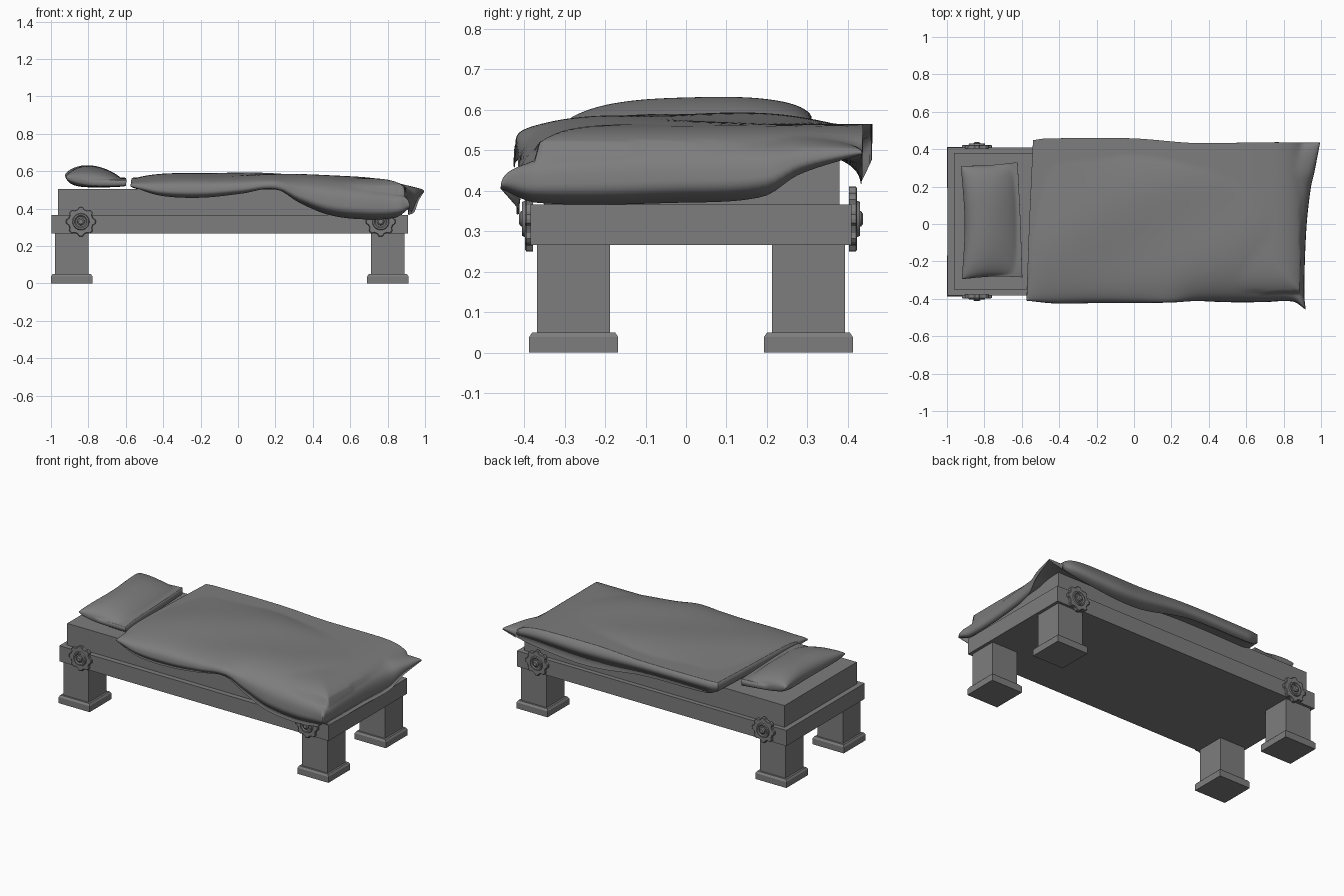
import bpy, bmesh, math
from mathutils import Vector

if "Cube" in bpy.data.objects:
    bpy.data.objects.remove(bpy.data.objects["Cube"])

CX, CY = -0.043, 0.0125   # centre of the wooden bed

dark = bpy.data.materials.new("dark_grey")
dark.diffuse_color = (0.205, 0.205, 0.205, 1)
dark.use_nodes = True
dark.node_tree.nodes["Principled BSDF"].inputs["Base Color"].default_value = dark.diffuse_color


def finish(name, bm, smooth=False):
    bmesh.ops.recalc_face_normals(bm, faces=bm.faces)
    me = bpy.data.meshes.new(name)
    bm.to_mesh(me)
    bm.free()
    me.materials.append(dark)
    ob = bpy.data.objects.new(name, me)
    bpy.context.collection.objects.link(ob)
    if smooth:
        for p in me.polygons:
            p.use_smooth = True
    return ob


def loft(name, rings):
    """Skin a stack of equally long closed rings and cap both ends."""
    bm = bmesh.new()
    vs = [[bm.verts.new(p) for p in r] for r in rings]
    n = len(vs[0])
    for a, b in zip(vs, vs[1:]):
        for i in range(n):
            bm.faces.new((a[i], a[(i + 1) % n], b[(i + 1) % n], b[i]))
    bm.faces.new(vs[0])
    bm.faces.new(vs[-1])
    return finish(name, bm)


def rect(cx, cy, hx, hy, z):
    return [(cx + sx * hx, cy + sy * hy, z) for sx, sy in ((-1, -1), (1, -1), (1, 1), (-1, 1))]


def curve(pts, t):
    """Smooth interpolation of a rim given as (t, x, y, z) rows."""
    i = 0
    while i < len(pts) - 2 and t > pts[i + 1][0]:
        i += 1
    P = [pts[max(i - 1, 0)], pts[i], pts[i + 1], pts[min(i + 2, len(pts) - 1)]]
    k = (t - P[1][0]) / (P[2][0] - P[1][0])
    h = P[2][0] - P[1][0]
    p = [Vector(q[1:]) for q in P]
    m1 = (p[2] - p[0]) / (P[2][0] - P[0][0]) * h
    m2 = (p[3] - p[1]) / (P[3][0] - P[1][0]) * h
    return ((2*k**3 - 3*k*k + 1) * p[1] + (k**3 - 2*k*k + k) * m1
            + (3*k*k - 2*k**3) * p[2] + (k**3 - k*k) * m2)


def cushion(name, front, back, left, right, top, bottom, power, low_power, nx, ny):
    """Stuffed cloth: two puffed sheets joined along a shared rim."""
    bm = bmesh.new()
    c00, c10 = Vector(front[0][1:]), Vector(front[-1][1:])
    c01, c11 = Vector(back[0][1:]), Vector(back[-1][1:])
    up, low = {}, {}
    for i in range(nx + 1):
        for j in range(ny + 1):
            # points crowd towards the rim
            r = (1 - math.cos(math.pi * i / nx)) / 2
            s = (1 - math.cos(math.pi * j / ny)) / 2
            p = (curve(front, r) * (1 - s) + curve(back, r) * s
                 + curve(left, s) * (1 - r) + curve(right, s) * r
                 - (c00 * (1 - r) + c10 * r) * (1 - s) - (c01 * (1 - r) + c11 * r) * s)
            ex = max(0, 1 - abs(2 * r - 1) ** power[0]) ** (1 / power[0])
            ey = max(0, 1 - abs(2 * s - 1) ** power[1]) ** (1 / power[1])
            w = ex * ey
            z = p.z + (top(r, s, p) - p.z) * w
            # rest on the mattress instead of cutting through it
            dx, dy = CX + 0.935 - p.x, p.y - (CY - 0.378)
            if dx > 0 and dy > 0:
                z = max(z, 0.515 + 0.05 * (1 - math.exp(-min(dx, dy) / 0.06)))
            v = bm.verts.new((p.x, p.y, z))
            up[i, j] = low[i, j] = v
            if 0 < i < nx and 0 < j < ny:
                low[i, j] = bm.verts.new((p.x, p.y, p.z + (bottom - p.z) * w ** low_power))
    for g in (up, low):
        for i in range(nx):
            for j in range(ny):
                bm.faces.new((g[i, j], g[i + 1, j], g[i + 1, j + 1], g[i, j + 1]))
    return finish(name, bm, True)


# Frame and mattress
loft("bed_frame", [rect(CX, CY, 0.953, 0.396, z) for z in (0.266, 0.366)])
loft("mattress", [rect(CX, CY + 0.002, 0.92, 0.365, z) for z in (0.366, 0.505)])

# Legs with chamfered feet
for sx, ex in ((-1, "head"), (1, "foot")):
    for sy, ey in ((-1, "front"), (1, "back")):
        x, y = -0.044 + sx * 0.845, CY + sy * 0.29
        loft(f"{ex}_{ey}_leg", [rect(x, y, 0.09, 0.09, z) for z in (0.045, 0.27)])
        loft(f"{ex}_{ey}_foot", [rect(x, y, h, h, z)
                                 for h, z in ((0.11, 0), (0.11, 0.038), (0.102, 0.05))])


# Scalloped rosettes on the long rails
def disc(name, x, y0, z, steps, lobes=0):
    rings = []
    for radius, y in steps:
        ring = []
        for k in range(48):
            a = 2 * math.pi * k / 48
            rad = radius * (1 + 0.085 * math.tanh(2.5 * math.cos(lobes * a))) if lobes else radius
            ring.append((x + rad * math.cos(a), y0 + y, z + rad * math.sin(a)))
        rings.append(ring)
    return loft(name, rings)


for x, ex in ((-0.84, "head"), (0.763, "foot")):
    for sy, ey in ((-1, "front"), (1, "back")):
        y = CY + sy * 0.39
        disc(f"{ex}_{ey}_rosette", x, y, 0.33,
             [(0.074, 0), (0.074, sy * 0.017), (0.07, sy * 0.02)], 8)
        disc(f"{ex}_{ey}_rosette_ring", x, y, 0.33,
             [(0.046, sy * 0.018), (0.042, sy * 0.027), (0.034, sy * 0.027), (0.028, sy * 0.021)])
        disc(f"{ex}_{ey}_rosette_knob", x, y, 0.33,
             [(0.02, sy * 0.018), (0.019, sy * 0.03), (0.012, sy * 0.035)])

# Pillow, raised along the head side
cushion("pillow",
        [(0, -0.92, -0.295, 0.57), (0.3, -0.82, -0.285, 0.54), (0.6, -0.73, -0.28, 0.527),
         (1, -0.597, -0.285, 0.523)],
        [(0, -0.925, 0.31, 0.58), (0.5, -0.77, 0.315, 0.545), (1, -0.622, 0.33, 0.525)],
        [(0, -0.92, -0.295, 0.57), (0.5, -0.905, 0.0, 0.56), (1, -0.925, 0.31, 0.58)],
        [(0, -0.597, -0.285, 0.523), (0.5, -0.607, 0.02, 0.525), (1, -0.622, 0.33, 0.525)],
        lambda r, s, p: 0.655 - 0.06 * r + 0.016 * (s - 0.5), 0.513, (2.1, 2.8), 0.7, 28, 36)

# Blanket, slipping over the front at the foot end
cushion("blanket",
        [(0, -0.575, -0.41, 0.52), (0.1, -0.42, -0.425, 0.47), (0.25, -0.2, -0.423, 0.458),
         (0.4, 0.02, -0.422, 0.48), (0.52, 0.2, -0.42, 0.505), (0.61, 0.33, -0.412, 0.43),
         (0.72, 0.49, -0.418, 0.365), (0.85, 0.69, -0.418, 0.342), (0.95, 0.85, -0.415, 0.355),
         (1, 0.918, -0.458, 0.405)],
        [(0, -0.54, 0.448, 0.51), (0.05, -0.47, 0.457, 0.48), (0.35, -0.01, 0.458, 0.465),
         (0.55, 0.3, 0.434, 0.405), (0.68, 0.5, 0.434, 0.40), (0.88, 0.8, 0.437, 0.44),
         (1, 0.995, 0.435, 0.49)],
        [(0, -0.575, -0.41, 0.52), (0.5, -0.56, 0.01, 0.512), (1, -0.54, 0.448, 0.51)],
        [(0, 0.918, -0.458, 0.405), (0.1, 0.91, -0.37, 0.37), (0.5, 0.922, -0.02, 0.37),
         (0.73, 0.945, 0.19, 0.385), (0.84, 0.965, 0.28, 0.44), (1, 0.995, 0.435, 0.49)],
        lambda r, s, p: (0.597 - 0.022 * r + 0.004 * math.sin(9 * p.x + 3 * p.y)
                         + 0.004 * math.sin(11 * p.y - 6 * p.x)
                         - 0.018 * (2 * s - 1) ** 2),
        0.508, (4.2, 4.4), 1.6, 72, 56)
